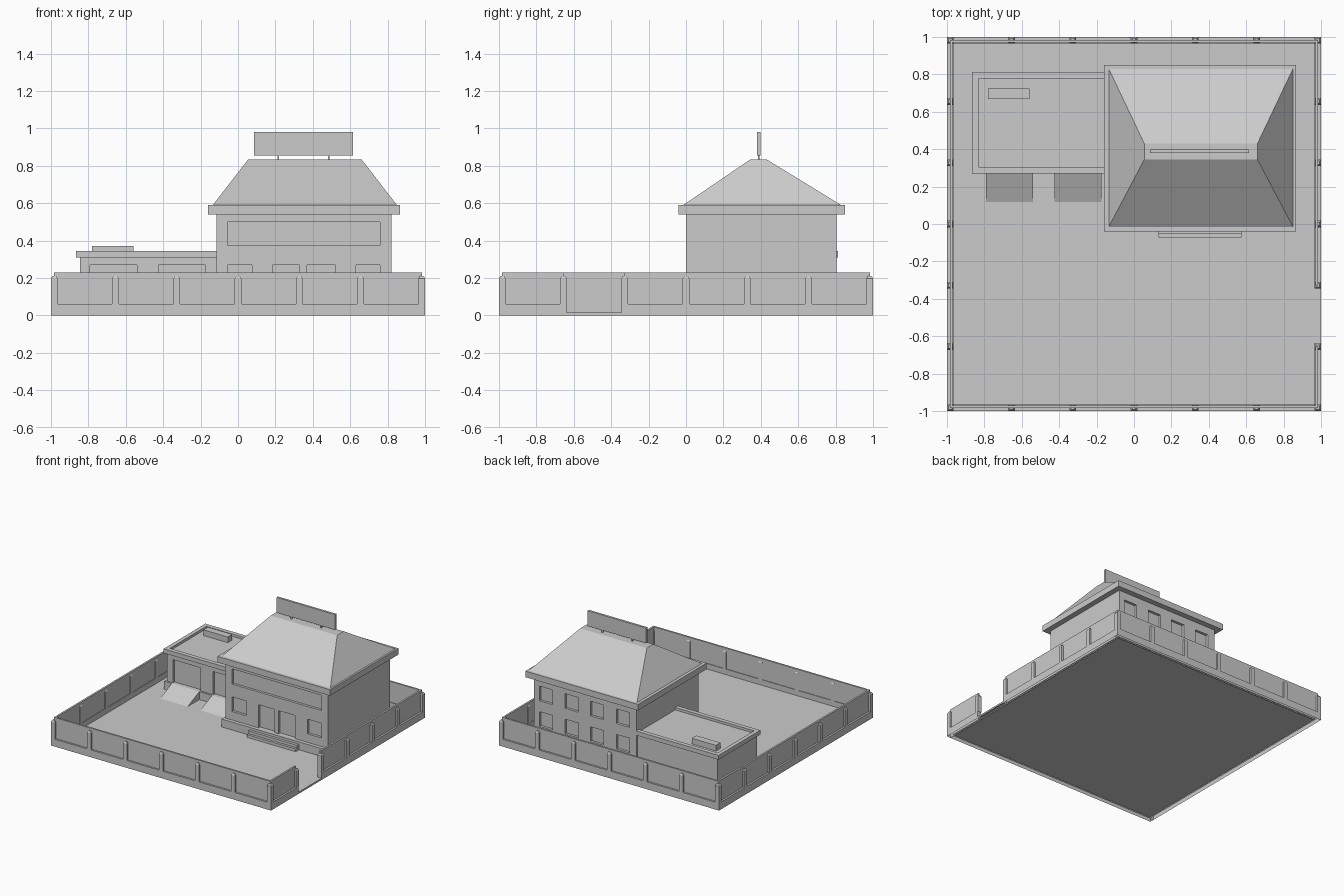
import bpy, bmesh, math
from mathutils import Matrix

if "Cube" in bpy.data.objects:
    bpy.data.objects.remove(bpy.data.objects["Cube"])


def frustum(bm, low, high, z0, z1, bottom=True):
    """Add a six-sided solid from two rectangles (x0, x1, y0, y1)."""
    rings = []
    for (x0, x1, y0, y1), z in ((low, z0), (high, z1)):
        rings.append([bm.verts.new((x, y, z)) for x, y in
                      ((x0, y0), (x1, y0), (x1, y1), (x0, y1))])
    a, b = rings
    bm.faces.new(b)
    if bottom:
        bm.faces.new(a[::-1])
    for i in range(4):
        j = (i + 1) % 4
        bm.faces.new((a[i], a[j], b[j], b[i]))


def finish(bm, name, turn=0):
    bmesh.ops.transform(bm, matrix=Matrix.Rotation(turn, 4, 'Z'), verts=bm.verts)
    mesh = bpy.data.meshes.new(name)
    bm.to_mesh(mesh)
    bm.free()
    ob = bpy.data.objects.new(name, mesh)
    bpy.context.collection.objects.link(ob)
    return ob


def block(name, rect, z0, z1, top=None):
    bm = bmesh.new()
    frustum(bm, rect, top or rect, z0, z1)
    return finish(bm, name)


def carve(ob, holes):
    """Cut box-shaped recesses (x0, x1, y0, y1, z0, z1) into an object."""
    bm = bmesh.new()
    for h in holes:
        frustum(bm, h[:4], h[:4], h[4], h[5])
    cutter = finish(bm, ob.name + "_cutter")
    cutter.hide_render = True
    mod = ob.modifiers.new("recesses", 'BOOLEAN')
    mod.operation, mod.solver, mod.object = 'DIFFERENCE', 'EXACT', cutter
    bpy.context.view_layer.objects.active = ob
    bpy.ops.object.modifier_apply(modifier=mod.name)
    bpy.data.objects.remove(cutter)


# yard
block("yard_ground", (-0.97, 0.97, -0.97, 0.97), 0.01, 0.015)

# perimeter walls: plinth, thin panel and posts; the right side has a gate gap
GATE = (-0.64, -0.345)
for k, side in enumerate(("front", "right", "back", "left")):
    turn = k * math.pi / 2
    gated = side == "right"
    plinth, panel, posts = bmesh.new(), bmesh.new(), bmesh.new()
    for x0, x1 in ([(-1, GATE[0]), (GATE[1], 0.965)] if gated else [(-1, 0.965)]):
        r = (x0, x1, -1, -0.965)
        frustum(plinth, r, r, 0, 0.06, False)
    if gated:
        r = (*GATE, -1, -0.965)
        frustum(plinth, r, r, 0, 0.015, False)
    for x0, x1 in ([(-0.985, -0.655), (-0.33, 0.97)] if gated else [(-0.985, 0.97)]):
        r = (x0, x1, -0.985, -0.97)
        frustum(panel, r, r, 0.06, 0.23)
    for i in range(-3, 3):
        c = i * 0.3275
        r = (c - 0.0175, c + 0.0175, -1, -0.965)
        t = (c - 0.009, c + 0.009, -0.992, -0.973)
        frustum(posts, r, r, 0.06, 0.198)
        frustum(posts, r, t, 0.198, 0.21)
    finish(plinth, side + "_wall_plinth", turn)
    finish(panel, side + "_wall_panel", turn)
    finish(posts, side + "_wall_posts", turn)

# main building with front band, doors and windows, and two rows at the back
body = block("main_building", (-0.115, 0.82, 0, 0.805), 0.015, 0.55)
D = 0.02
holes = [(-0.055, 0.76, -0.1, D, 0.375, 0.50),
         (-0.055, 0.075, -0.1, D, 0.15, 0.27), (0.63, 0.76, -0.1, D, 0.15, 0.27),
         (0.185, 0.33, -0.1, D, 0.08, 0.27), (0.37, 0.52, -0.1, D, 0.08, 0.27)]
for x in (0.01, 0.245, 0.475, 0.71):
    for z in (0.145, 0.355):
        holes.append((x - 0.06, x + 0.06, 0.805 - D, 0.9, z, z + 0.12))
carve(body, holes)
block("main_platform", (-0.13, 0.835, -0.03, 0.82), 0.015, 0.08)
block("upper_step", (0.13, 0.575, -0.052, 0), 0.015, 0.06)
block("lower_step", (0.13, 0.575, -0.072, 0), 0.015, 0.038)

# eaves and hipped roof
block("eaves", (-0.16, 0.865, -0.04, 0.85), 0.54, 0.59)
block("hipped_roof", (-0.135, 0.85, -0.015, 0.83), 0.59, 0.835,
      (0.055, 0.66, 0.345, 0.43))

# roof board on two stubs
block("roof_board", (0.085, 0.615, 0.38, 0.398), 0.855, 0.98)
for x, side in ((0.215, "left"), (0.485, "right")):
    block(side + "_board_stub", (x - 0.005, x + 0.005, 0.384, 0.394), 0.83, 0.86)

# garage wing
wing = block("garage_wing", (-0.845, -0.11, 0.285, 0.797), 0.015, 0.315)
DOORS = ((-0.79, -0.54), (-0.425, -0.175))
carve(wing, [(a, b, 0.2, 0.285 + D, 0.08, 0.27) for a, b in DOORS])
block("garage_platform", (-0.86, -0.11, 0.27, 0.81), 0.015, 0.08)
for (a, b), side in zip(DOORS, ("left", "right")):
    block(side + "_ramp", (a, b, 0.118, 0.28), 0.015, 0.081, (a, b, 0.27, 0.28))

# wing roof with parapet and a vent box
roof = block("wing_roof", (-0.865, -0.115, 0.27, 0.812), 0.31, 0.345)
carve(roof, [(-0.832, 0, 0.305, 0.777, 0.325, 0.4)])
block("vent_box", (-0.78, -0.56, 0.667, 0.725), 0.32, 0.372)
